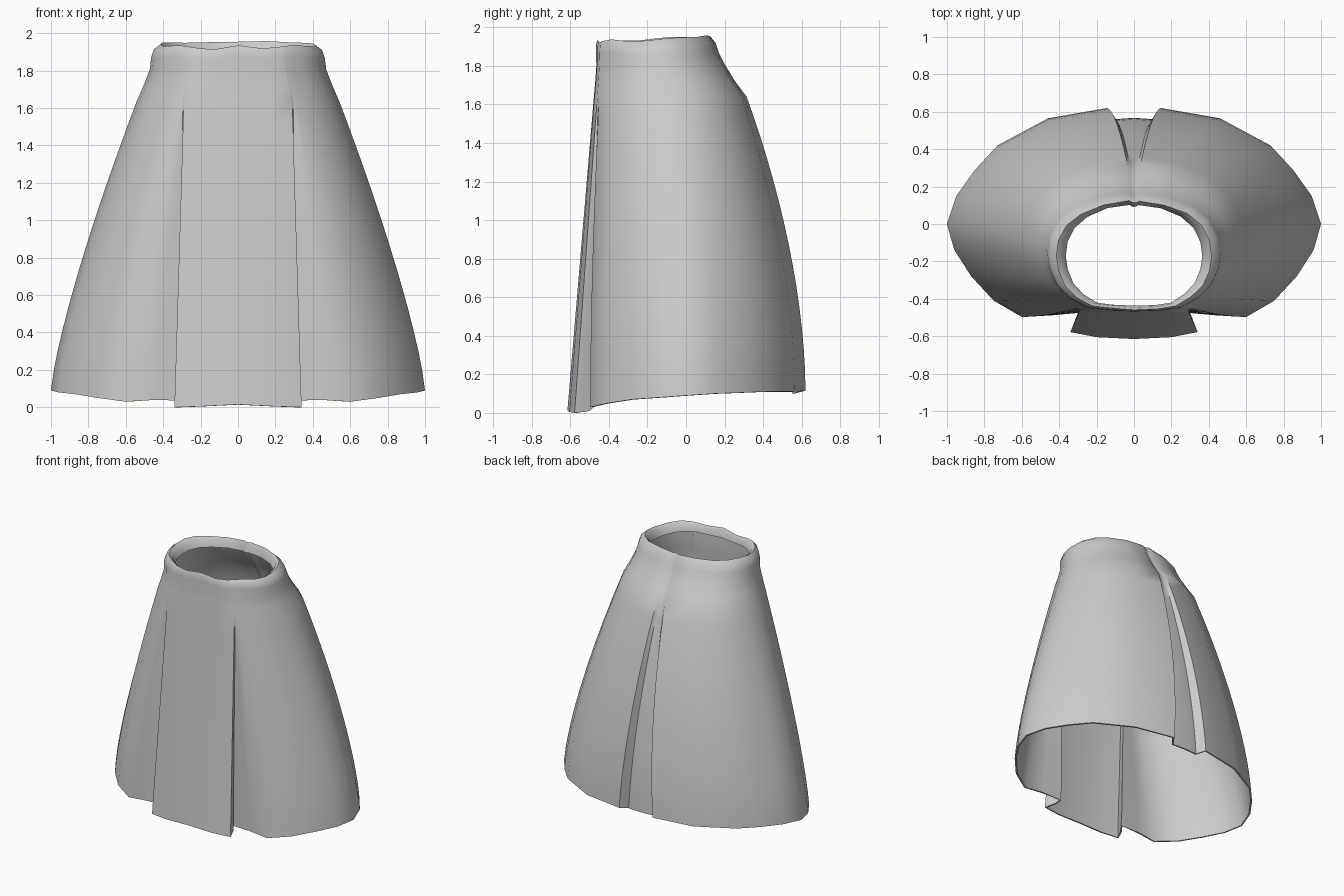
import bpy, math

if "Cube" in bpy.data.objects:
    bpy.data.objects.remove(bpy.data.objects["Cube"])

# Right half of the hem, front centre to back centre (front panel, fold, side, back pleat)
HEM = [(0, -.615, .015), (.2, -.605, .005), (.34, -.578, 0), (.31, -.5, .01), (.29, -.475, .035),
       (.44, -.488, .04), (.60, -.497, .03), (.75, -.41, .05), (.87, -.28, .07), (.96, -.14, .08),
       (1, 0, .09), (.95, .15, .1), (.85, .29, .105), (.73, .42, .11), (.46, .565, .11),
       (.145, .62, .115), (.105, .56, .1), (0, .568, .1)]
# Same columns where the front pleats close
YOKE = [(0, -.478), (.17, -.475), (.29, -.46), (.293, -.458), (.296, -.456), (.3, -.454), (.308, -.45),
        (.40, -.39), (.48, -.30), (.525, -.19), (.54, -.09), (.525, .02), (.47, .13), (.37, .22),
        (.21, .29), (.035, .315), (.02, .30), (0, .295)]
YOKE_Z = 1.64
ROWS = 14
# Waist rings: half width, front y, back y, front z, back z, wave size
WAIST = [(.505, -.471, .255, 1.72, 1.72, 0), (.472, -.465, .20, 1.80, 1.81, 0),
         (.464, -.465, .165, 1.865, 1.875, .006), (.45, -.463, .15, 1.905, 1.92, .008),
         (.415, -.455, .12, 1.925, 1.955, .01), (.385, -.442, .11, 1.905, 1.935, .01),
         (.365, -.435, .10, 1.86, 1.88, .004)]


def full_ring(half):
    return half + [(-x, y, z) for x, y, z in reversed(half[1:-1])]


# Pleated body: each column bows from hem to yoke
rings = []
for r in range(ROWS + 1):
    t = r / ROWS
    half = []
    for i, ((hx, hy, hz), (yx, yy)) in enumerate(zip(HEM, YOKE)):
        gx = t ** (1.28 if 7 <= i <= 14 else 1)
        gy = t ** (1 if i < 5 else 1.8)
        half.append((hx + (yx - hx) * gx, hy + (yy - hy) * gy, hz + (YOKE_Z - hz) * t))
    rings.append(full_ring(half))

# Gathered waist and turned-in rim
for w, yf, yb, zf, zb, wave in WAIST:
    half = []
    for x, y in YOKE:
        k = min(1, (y + .478) / .788)
        half.append((x * w / .54, yf + (yb - yf) * k, zf + (zb - zf) * k))
    ring = []
    for x, y, z in full_ring(half):
        a = math.atan2(x, -(y + .15))
        front = .5 + .5 * math.cos(a)
        ring.append((x, y - wave * .5 * math.sin(5 * a + 1),
                     z + wave * front * math.cos(7 * a) + wave * .3 * math.sin(3 * a)))
    rings.append(ring)

n = len(rings[0])
verts = [p for ring in rings for p in ring]
faces = [(r * n + i, r * n + (i + 1) % n, (r + 1) * n + (i + 1) % n, (r + 1) * n + i)
         for r in range(len(rings) - 1) for i in range(n)]
mesh = bpy.data.meshes.new("skirt")
mesh.from_pydata(verts, [], faces)
skirt = bpy.data.objects.new("skirt", mesh)
bpy.context.collection.objects.link(skirt)

# Cloth thickness
solid = skirt.modifiers.new("thickness", 'SOLIDIFY')
solid.thickness = .012
solid.offset = -1
bpy.context.view_layer.objects.active = skirt
skirt.select_set(True)
bpy.ops.object.modifier_apply(modifier="thickness")
bpy.ops.object.shade_smooth_by_angle(angle=math.radians(45))
